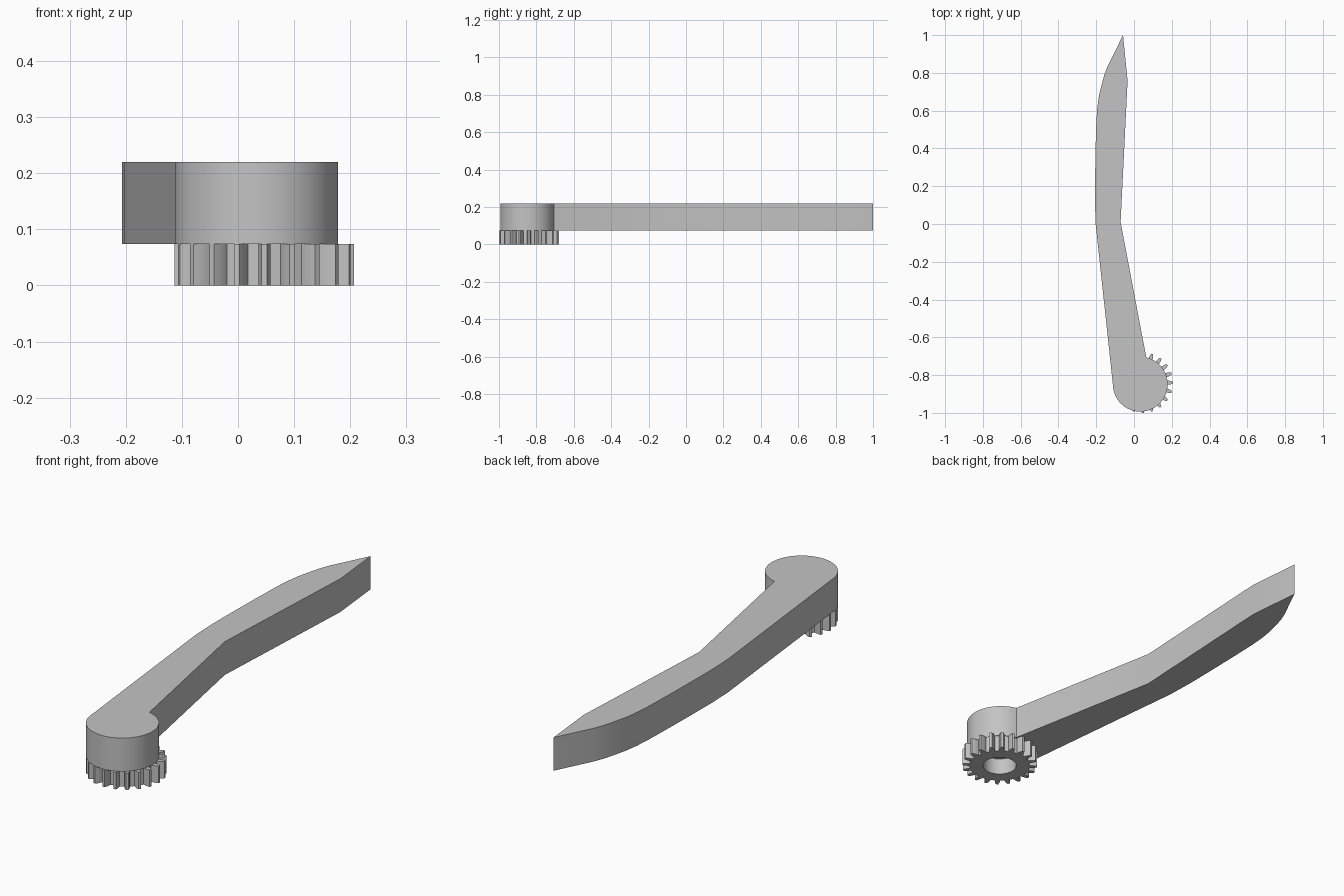
import bpy, bmesh
from math import sin, cos, radians, tau

if "Cube" in bpy.data.objects:
    bpy.data.objects.remove(bpy.data.objects["Cube"])

grey = bpy.data.materials.new("plain grey")
grey.use_nodes = True
grey.diffuse_color = (0.55, 0.55, 0.55, 1)
grey.node_tree.nodes["Principled BSDF"].inputs["Base Color"].default_value = grey.diffuse_color


def polar(center, radius, angle):
    return (center[0] + radius * cos(angle), center[1] + radius * sin(angle))


def finish(name, bm):
    bmesh.ops.recalc_face_normals(bm, faces=bm.faces)
    mesh = bpy.data.meshes.new(name)
    bm.to_mesh(mesh)
    bm.free()
    obj = bpy.data.objects.new(name, mesh)
    bpy.context.collection.objects.link(obj)
    mesh.materials.append(grey)
    bpy.ops.object.select_all(action="DESELECT")
    obj.select_set(True)
    bpy.context.view_layer.objects.active = obj
    bpy.ops.object.shade_smooth_by_angle(angle=radians(25))
    return obj


def extrude_up(bm, height):
    result = bmesh.ops.extrude_face_region(bm, geom=bm.faces[:])
    top = [v for v in result["geom"] if isinstance(v, bmesh.types.BMVert)]
    bmesh.ops.translate(bm, verts=top, vec=(0, 0, height))


# Lever arm: round head running into a bent, pointed handle
head = (0.033, -0.848)
outline = [polar(head, 0.145, radians(180 + 257 * i / 48)) for i in range(49)]
outline += [(0.06, -0.68), (-0.071, 0.01), (-0.034, 0.757), (-0.058, 1.0),
            (-0.14, 0.835), (-0.157, 0.79), (-0.172, 0.735), (-0.185, 0.68),
            (-0.194, 0.62), (-0.199, 0.55), (-0.203, 0.42), (-0.206, 0.25),
            (-0.207, 0.12), (-0.203, 0.0)]
bm = bmesh.new()
bm.faces.new([bm.verts.new((x, y, 0.074)) for x, y in outline])
extrude_up(bm, 0.146)
finish("lever_arm", bm)

# Gear: toothed rim with a round bore
hub, teeth = (0.047, -0.84), 20
# radius and half width of the tooth flank, as a share of the pitch
flank = [(0.128, 0.27), (0.138, 0.245), (0.15, 0.18), (0.16, 0.1)]
tooth = [(r, -w) for r, w in flank] + [(r, w) for r, w in reversed(flank)]
bm = bmesh.new()
outer, inner = [], []
for t in range(teeth):
    for r, w in tooth:
        angle = tau * (t + w) / teeth
        outer.append(bm.verts.new((*polar(hub, r, angle), 0)))
        inner.append(bm.verts.new((*polar(hub, 0.071, tau * len(inner) / (teeth * len(tooth))
                                          - tau * 0.27 / teeth), 0)))
for i in range(len(outer)):
    j = (i + 1) % len(outer)
    bm.faces.new((outer[i], outer[j], inner[j], inner[i]))
extrude_up(bm, 0.074)
finish("gear", bm)
